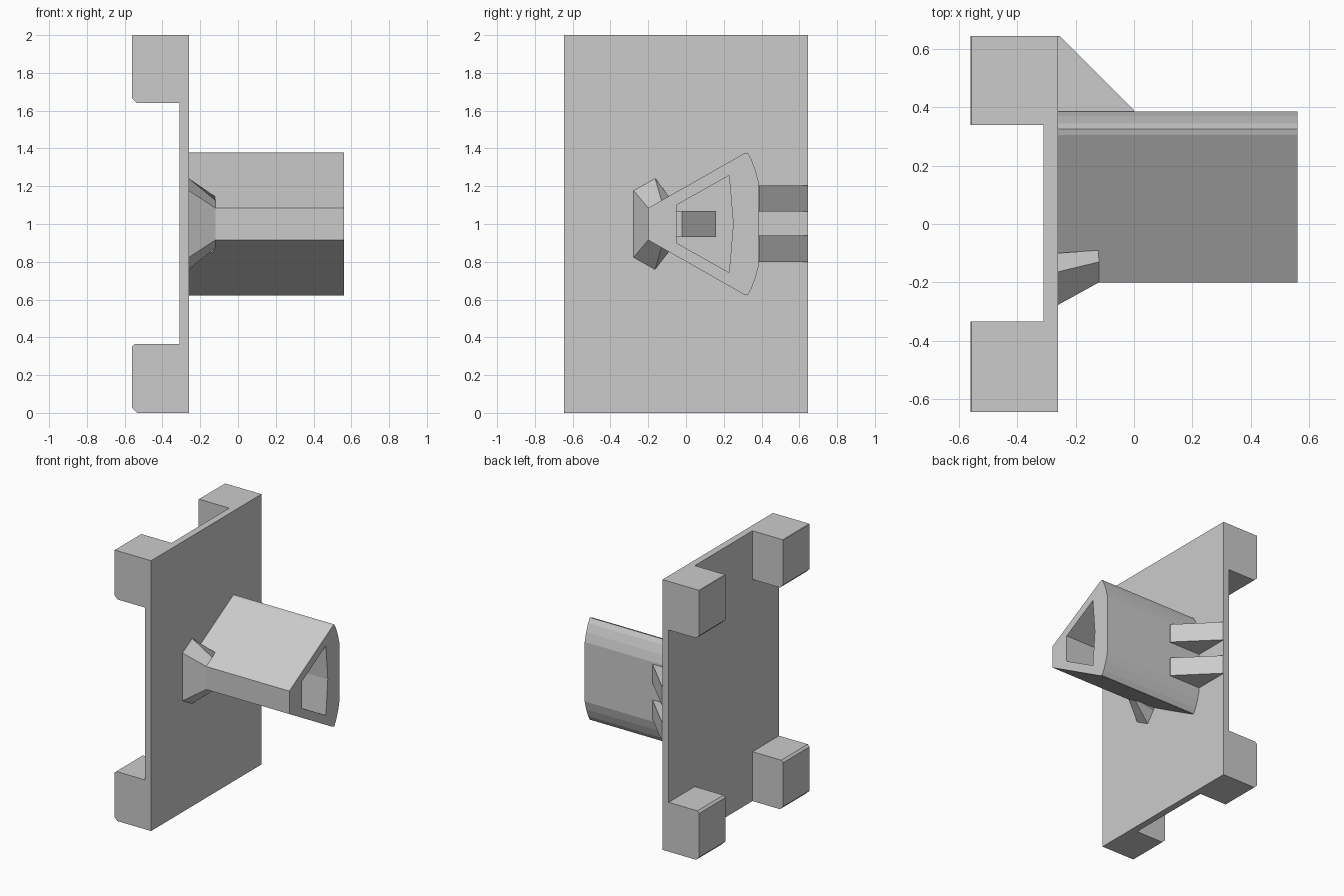
import bpy, bmesh

if "Cube" in bpy.data.objects:
    bpy.data.objects.remove(bpy.data.objects["Cube"])


def loft(name, ring_a, ring_b):
    """Closed solid between two matching rings of points."""
    bm = bmesh.new()
    a = [bm.verts.new(p) for p in ring_a]
    b = [bm.verts.new(p) for p in ring_b]
    n = len(a)
    bm.faces.new(a)
    bm.faces.new(b[::-1])
    for i in range(n):
        j = (i + 1) % n
        bm.faces.new((a[i], b[i], b[j], a[j]))
    bmesh.ops.recalc_face_normals(bm, faces=bm.faces)
    me = bpy.data.meshes.new(name)
    bm.to_mesh(me)
    bm.free()
    ob = bpy.data.objects.new(name, me)
    bpy.context.collection.objects.link(ob)
    return ob


def mirrored(half):
    """Mirror a (y, z offset) half profile about z = 1."""
    return [(y, 1 + h) for y, h in half] + [(y, 1 - h) for y, h in half[::-1] if h]


def along_x(x, profile):
    return [(x, y, z) for y, z in profile]


def prism_x(name, profile, x0, x1):
    return loft(name, along_x(x0, profile), along_x(x1, profile))


def prism_y(name, profile, y0, y1):
    return loft(name, [(x, y0, z) for x, z in profile], [(x, y1, z) for x, z in profile])


def prism_z(name, profile, z0, z1):
    return loft(name, [(x, y, z0) for x, y in profile], [(x, y, z1) for x, y in profile])


# back plate
prism_y("back_plate", [(-.31, 0), (-.26, 0), (-.26, 2), (-.31, 2)], -.645, .645)

# four corner blocks with chamfered rear edges
for z0, z1, top in ((0, .365, .015), (1.64, 2, .003)):
    c = .025
    profile = [(-.27, z0), (-.56 + c, z0), (-.56, z0 + c),
               (-.56, z1 - top), (-.56 + top, z1), (-.27, z1)]
    for y0, y1 in ((-.645, -.335), (.34, .645)):
        prism_y("corner_block", profile, y0, y1)

# triangular socket with a curved broad side
outer = mirrored([(-.2, .085), (.305, .372), (.325, .378), (.345, .345),
                  (.368, .285), (.385, .22)])
socket = prism_x("socket", outer, -.27, .56)
inner = mirrored([(-.05, .1), (.228, .257), (.25, 0)])
cutter = prism_x("socket_cutter", inner, 0, .7)
cutter.hide_render = True
mod = socket.modifiers.new("bore", 'BOOLEAN')
mod.operation = 'DIFFERENCE'
mod.object = cutter
mod.solver = 'EXACT'
bpy.context.view_layer.objects.active = socket
bpy.ops.object.modifier_apply(modifier=mod.name)
bpy.data.objects.remove(cutter)

# sloping wedge inside the socket
prism_z("inner_wedge", [(-.02, -.08), (.22, -.08), (.22, -.02), (.04, .16), (-.02, .16)],
        .93, 1.07)

# flared foot at the narrow edge of the socket
base = mirrored([(-.28, .18), (-.165, .245), (-.10, .16)])
tip = mirrored([(-.2, .085), (-.13, .125), (-.09, .145)])
loft("flared_foot", along_x(-.265, base), along_x(-.12, tip))

# pair of triangular ribs behind the broad side
for z0 in (.80, 1.065):
    prism_z("rib", [(-.27, .37), (0, .37), (0, .39), (-.255, .645), (-.27, .645)],
            z0, z0 + .14)
